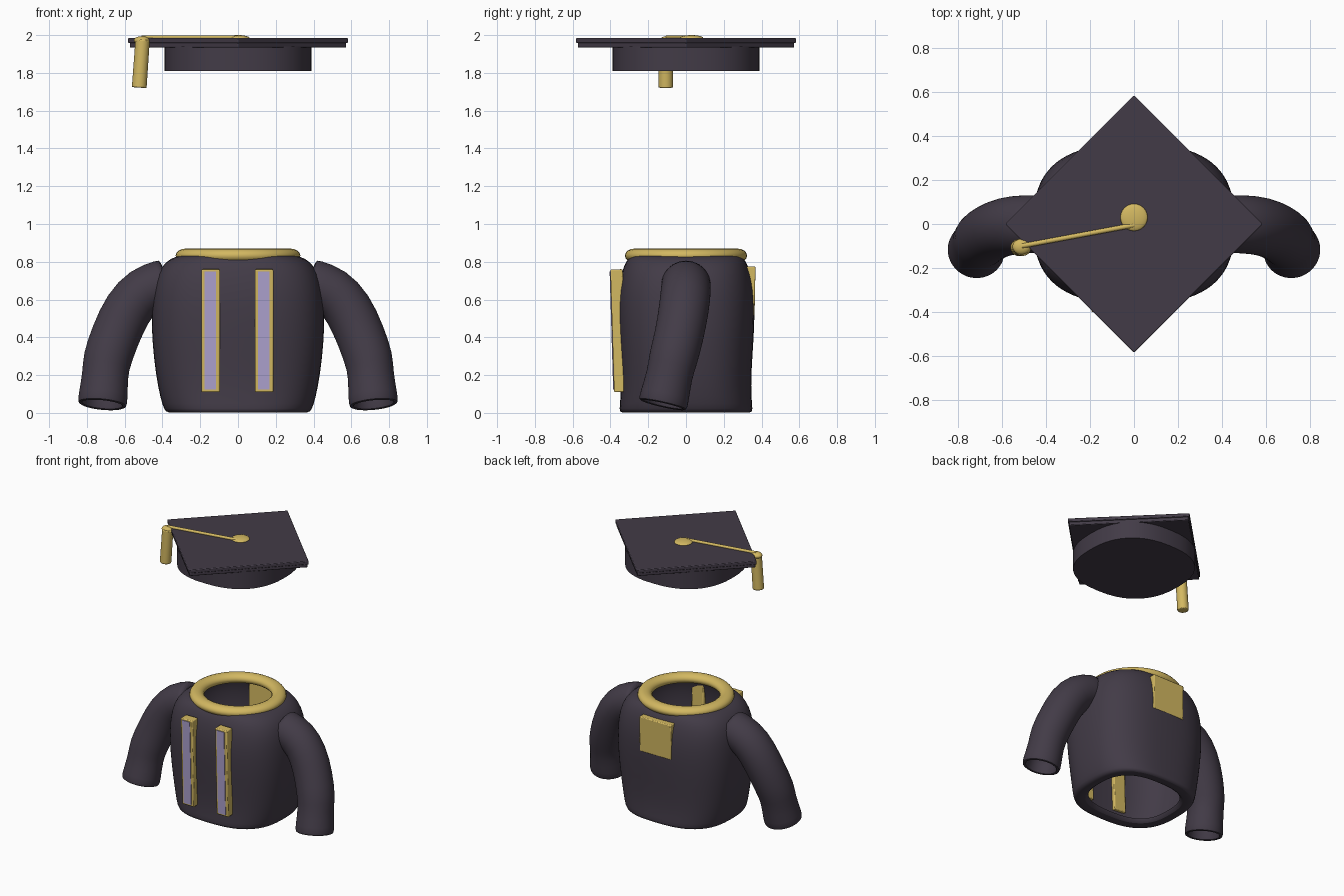
import bpy, math
from mathutils import Vector

cube = bpy.data.objects.get("Cube")
if cube:
    bpy.data.objects.remove(cube)


def material(name, rgb):
    m = bpy.data.materials.new(name)
    m.use_nodes = True
    m.diffuse_color = (*rgb, 1)
    m.node_tree.nodes["Principled BSDF"].inputs["Base Color"].default_value = (*rgb, 1)
    return m


CLOTH = material("dark_plum_cloth", (0.055, 0.044, 0.063))
GOLD = material("gold", (0.65, 0.48, 0.12))
LILAC = material("lilac", (0.42, 0.36, 0.62))
SIDES = 40


def finish(obj, name, mat, angle=40, bevel=0):
    obj.name = name
    obj.data.materials.append(mat)
    if bevel:
        b = obj.modifiers.new("bevel", 'BEVEL')
        b.width, b.segments = bevel, 2
    bpy.ops.object.select_all(action='DESELECT')
    obj.select_set(True)
    bpy.context.view_layer.objects.active = obj
    bpy.ops.object.shade_smooth_by_angle(angle=math.radians(angle))
    return obj


def loft(name, rings, mat, cap_start=False, cap_end=False, subdivide=True):
    """Skin a list of equal-sized rings of points."""
    verts = [p for ring in rings for p in ring]
    n = len(rings[0])
    faces = []
    for r in range(len(rings) - 1):
        for i in range(n):
            j = (i + 1) % n
            faces.append((r * n + i, r * n + j, (r + 1) * n + j, (r + 1) * n + i))
    if cap_start:
        faces.append(tuple(reversed(range(n))))
    if cap_end:
        faces.append(tuple(range(len(verts) - n, len(verts))))
    mesh = bpy.data.meshes.new(name)
    mesh.from_pydata(verts, [], faces)
    obj = bpy.data.objects.new(name, mesh)
    bpy.context.collection.objects.link(obj)
    if subdivide:
        s = obj.modifiers.new("smooth", 'SUBSURF')
        s.levels = s.render_levels = 1
    return finish(obj, name, mat, 60)


def oval(rx, ry, z, power=2.7):
    """Rounded-square ring lying flat at height z."""
    ring = []
    for i in range(SIDES):
        a = math.tau * i / SIDES
        c, s = math.cos(a), math.sin(a)
        ring.append((rx * math.copysign(abs(c) ** (2 / power), c),
                     ry * math.copysign(abs(s) ** (2 / power), s), z))
    return ring


def tube_rings(stations):
    """Circular rings square to a path of (x, y, z, radius) stations."""
    pts = [Vector(s[:3]) for s in stations]
    rings = []
    for k, p in enumerate(pts):
        t = (pts[min(k + 1, len(pts) - 1)] - pts[max(k - 1, 0)]).normalized()
        u = Vector((0, 1, 0))
        u = (u - t * u.dot(t)).normalized()
        v = t.cross(u)
        r = stations[k][3]
        rings.append([p + r * (math.cos(a) * u + math.sin(a) * v)
                      for a in (math.tau * i / SIDES for i in range(SIDES))])
    return rings


def box(name, center, size, mat, tilt=0, bevel=0):
    bpy.ops.mesh.primitive_cube_add(size=1, location=center, rotation=(tilt, 0, 0))
    o = bpy.context.object
    o.scale = size
    bpy.ops.object.transform_apply(location=False, rotation=False, scale=True)
    return finish(o, name, mat, 30, bevel)


def rod(name, a, b, r1, r2, mat, bevel=0):
    a, b = Vector(a), Vector(b)
    bpy.ops.mesh.primitive_cone_add(vertices=24, radius1=r1, radius2=r2,
                                    depth=(b - a).length, location=(a + b) / 2)
    o = bpy.context.object
    o.rotation_euler = (b - a).to_track_quat('Z', 'Y').to_euler()
    return finish(o, name, mat, 40, bevel)


def ball(name, center, size, mat):
    bpy.ops.mesh.primitive_uv_sphere_add(segments=24, ring_count=12, radius=1, location=center)
    o = bpy.context.object
    o.scale = size
    return finish(o, name, mat, 60)


# Gown body: turned-in hem, bulging sides, rounded shoulders, open neck
gown = [(0.30, 0.26, 0.03), (0.31, 0.27, 0.0), (0.375, 0.35, 0.0), (0.392, 0.354, 0.015),
        (0.412, 0.347, 0.08), (0.436, 0.345, 0.2), (0.458, 0.36, 0.4), (0.458, 0.365, 0.55),
        (0.45, 0.36, 0.65), (0.428, 0.343, 0.74), (0.385, 0.32, 0.8), (0.33, 0.295, 0.83),
        (0.28, 0.275, 0.835)]
loft("gown_body", [oval(*g) for g in gown], CLOTH)

# Neck ring
bpy.ops.mesh.primitive_torus_add(major_radius=0.28, minor_radius=0.05, major_segments=48,
                                 minor_segments=16, location=(0, 0, 0.833))
bpy.context.object.scale = (1, 0.98, 0.73)
finish(bpy.context.object, "neck_ring", GOLD, 60)

# Sleeves with open cuffs
sleeve = [(0.37, 0, 0.69, 0.128), (0.385, 0, 0.685, 0.13), (0.50, 0, 0.65, 0.133),
          (0.585, -0.01, 0.555, 0.133), (0.65, -0.035, 0.41, 0.13), (0.695, -0.07, 0.28, 0.13),
          (0.702, -0.085, 0.21, 0.12), (0.715, -0.115, 0.08, 0.131), (0.719, -0.124, 0.04, 0.131)]
outer = tube_rings(sleeve)
inner = tube_rings([(x, y, z, r - 0.028) for x, y, z, r in sleeve])
rings = outer + inner[:-4:-1]
for side, name in ((1, "left_sleeve"), (-1, "right_sleeve")):
    placed = [[(side * p.x, p.y, p.z) for p in (ring if side > 0 else ring[::-1])]
              for ring in rings]
    loft(name, placed, CLOTH, cap_start=True, cap_end=True)

# Front stripes with lilac facing
for x, name in ((0.138, "left"), (-0.145, "right")):
    box(name + "_stripe", (x, -0.358, 0.435), (0.098, 0.065, 0.65), GOLD, 0.03, 0.006)
    box(name + "_stripe_facing", (x - 0.002, -0.391, 0.435), (0.062, 0.008, 0.625), LILAC, 0.03)

# Flat panel on the upper back
box("back_panel", (0, 0.338, 0.645), (0.26, 0.055, 0.26), GOLD, -0.02, 0.006)

# Cap: rounded crown under a square two-layer board
loft("cap_crown", [oval(0.39, 0.39, 1.81, 2.4), oval(0.39, 0.39, 1.94, 2.4)], CLOTH,
     True, True, subdivide=False)
for name, z, reach in (("lower_board", 1.947, 0.575), ("upper_board", 1.971, 0.585)):
    board = box(name, (0, 0, z), (reach * math.sqrt(2), reach * math.sqrt(2), 0.026),
                CLOTH, 0, 0.005)
    board.rotation_euler.z = math.pi / 4

# Button, cord and hanging tassel
ball("cap_button", (0, 0.03, 1.984), (0.062, 0.062, 0.016), GOLD)
rod("tassel_cord", (0, -0.005, 1.988), (-0.51, -0.1, 1.988), 0.011, 0.011, GOLD)
ball("tassel_knot", (-0.51, -0.103, 1.972), (0.042, 0.036, 0.022), GOLD)
rod("tassel", (-0.505, -0.107, 1.975), (-0.523, -0.107, 1.722), 0.038, 0.039, GOLD, 0.006)
